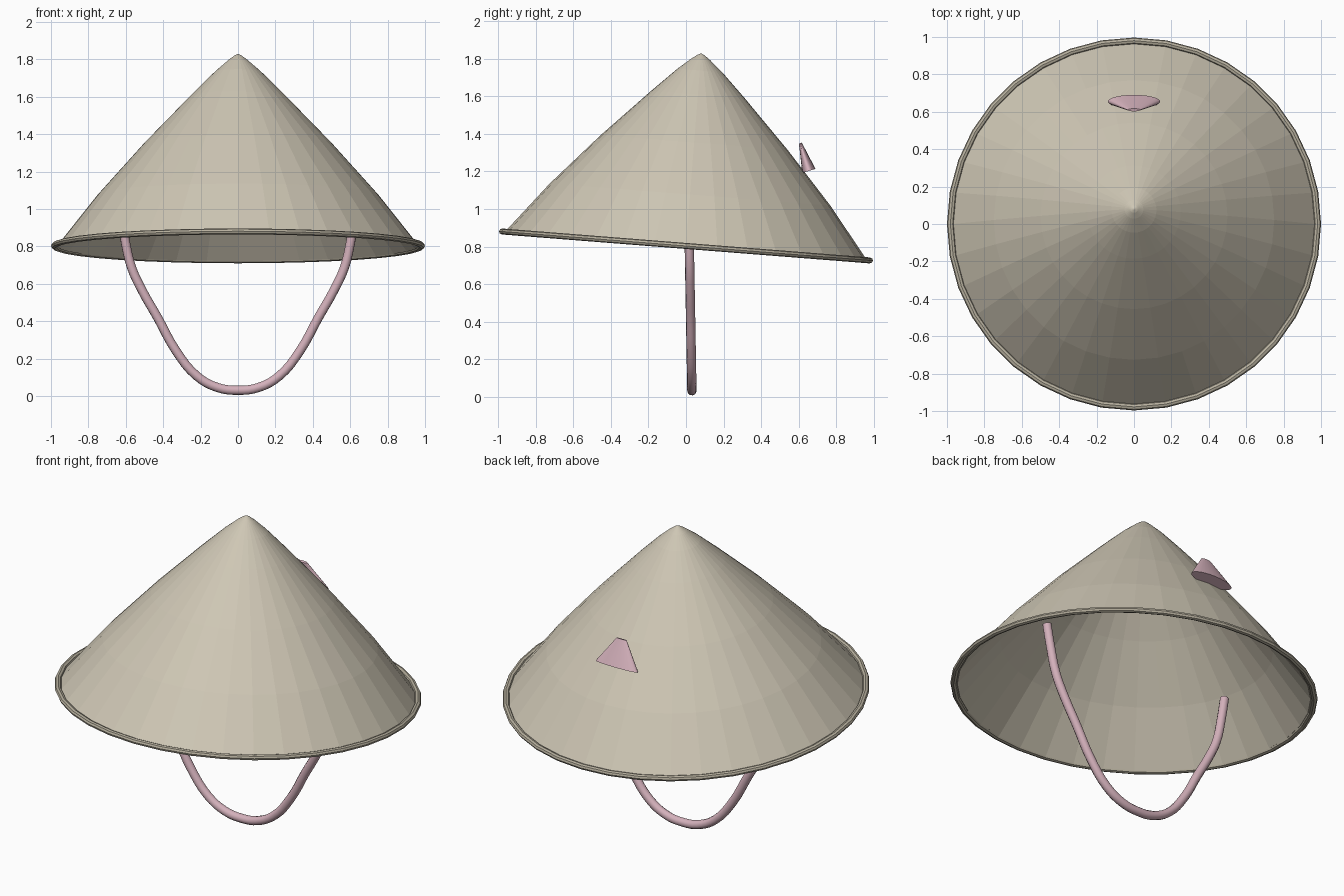
import bpy
import bmesh
from math import sin, cos, pi, radians
from mathutils import Matrix, Vector

old = bpy.data.objects.get("Cube")
if old:
    bpy.data.objects.remove(old, do_unlink=True)


def material(name, rgb):
    m = bpy.data.materials.new(name)
    m.use_nodes = True
    m.diffuse_color = (*rgb, 1)
    m.node_tree.nodes["Principled BSDF"].inputs["Base Color"].default_value = (*rgb, 1)
    return m


straw = material("straw beige", (0.62, 0.57, 0.46))
edging = material("rim beige", (0.47, 0.43, 0.34))
pink = material("dusty pink", (0.66, 0.44, 0.50))


def loft(name, rings, mat, closed=False, caps=False):
    """Join equal rings of points with quads."""
    bm = bmesh.new()
    loops = [[bm.verts.new(p) for p in ring] for ring in rings]
    n = len(loops[0])
    pairs = list(zip(loops, loops[1:]))
    if closed:
        pairs.append((loops[-1], loops[0]))
    for a, b in pairs:
        for i in range(n):
            j = (i + 1) % n
            bm.faces.new((a[i], a[j], b[j], b[i]))
    if caps:
        bm.faces.new(loops[0])
        bm.faces.new(loops[-1])
    bmesh.ops.remove_doubles(bm, verts=bm.verts, dist=0.0001)
    bmesh.ops.recalc_face_normals(bm, faces=bm.faces)
    mesh = bpy.data.meshes.new(name)
    bm.to_mesh(mesh)
    bm.free()
    mesh.materials.append(mat)
    ob = bpy.data.objects.new(name, mesh)
    bpy.context.collection.objects.link(ob)
    return ob


def ellipse(rx, ry, z, n):
    return [Vector((rx * cos(2 * pi * i / n), ry * sin(2 * pi * i / n), z)) for i in range(n)]


def smooth(ob, angle):
    bpy.ops.object.select_all(action="DESELECT")
    ob.select_set(True)
    bpy.context.view_layer.objects.active = ob
    bpy.ops.object.shade_smooth_by_angle(angle=radians(angle))


SIDES = 36
tilt = Matrix.Translation((0, 0, 0.803)) @ Matrix.Rotation(radians(-4.5), 4, "X")

# Conical crown: gently bulging thin shell with a rounded tip
profile = [(0.968, 0.0), (0.75, 0.275), (0.5, 0.553), (0.25, 0.81),
           (0.12, 0.938), (0.05, 0.998), (0.02, 1.02), (0.004, 1.028)]
crown = loft("hat_crown", [ellipse(r, r, h, SIDES) for r, h in profile], straw)
bm = bmesh.new()
bm.from_mesh(crown.data)
bmesh.ops.holes_fill(bm, edges=[e for e in bm.edges if e.is_boundary and e.verts[0].co.z > 1])
bm.to_mesh(crown.data)
bm.free()
shell = crown.modifiers.new("thickness", "SOLIDIFY")
shell.thickness = 0.008
crown.matrix_world = tilt

# Rolled rim
rim = loft("hat_rim", [ellipse(0.982 + 0.018 * cos(a), 0.982 + 0.018 * cos(a), 0.016 * sin(a), SIDES)
                       for a in (2 * pi * k / 8 for k in range(8))], edging, closed=True)
rim.matrix_world = tilt

# Chin strap: mirrored half path swept as a round cord
half = [(0.63, 0.98), (0.605, 0.84), (0.57, 0.69), (0.51, 0.56), (0.43, 0.42),
        (0.33, 0.24), (0.22, 0.107), (0.11, 0.046)]
path = half + [(0, 0.031)] + [(-x, z) for x, z in reversed(half)]
curve = bpy.data.curves.new("strap_path", "CURVE")
curve.dimensions = "3D"
curve.bevel_depth = 0.025
curve.bevel_resolution = 3
curve.use_fill_caps = True
curve.resolution_u = 4
spline = curve.splines.new("BEZIER")
spline.bezier_points.add(len(path) - 1)
for p, (x, z) in zip(spline.bezier_points, path):
    p.co = (x, 0.032 - 0.018 * z, z)
    p.handle_left_type = p.handle_right_type = "AUTO"
curve.materials.append(pink)
strap = bpy.data.objects.new("chin_strap", curve)
bpy.context.collection.objects.link(strap)
bpy.ops.object.select_all(action="DESELECT")
strap.select_set(True)
bpy.context.view_layer.objects.active = strap
bpy.ops.object.convert(target="MESH")
smooth(bpy.context.object, 40)

# Flattened tapering tab on the back slope
tab = loft("back_tab", [ellipse(0.14, 0.037, 0, 24), ellipse(0.033, 0.008, 0.155, 24)], pink, caps=True)
tab.matrix_world = Matrix.Translation((0, 0.655, 1.203)) @ Matrix.Rotation(radians(17), 4, "X")
smooth(tab, 50)
